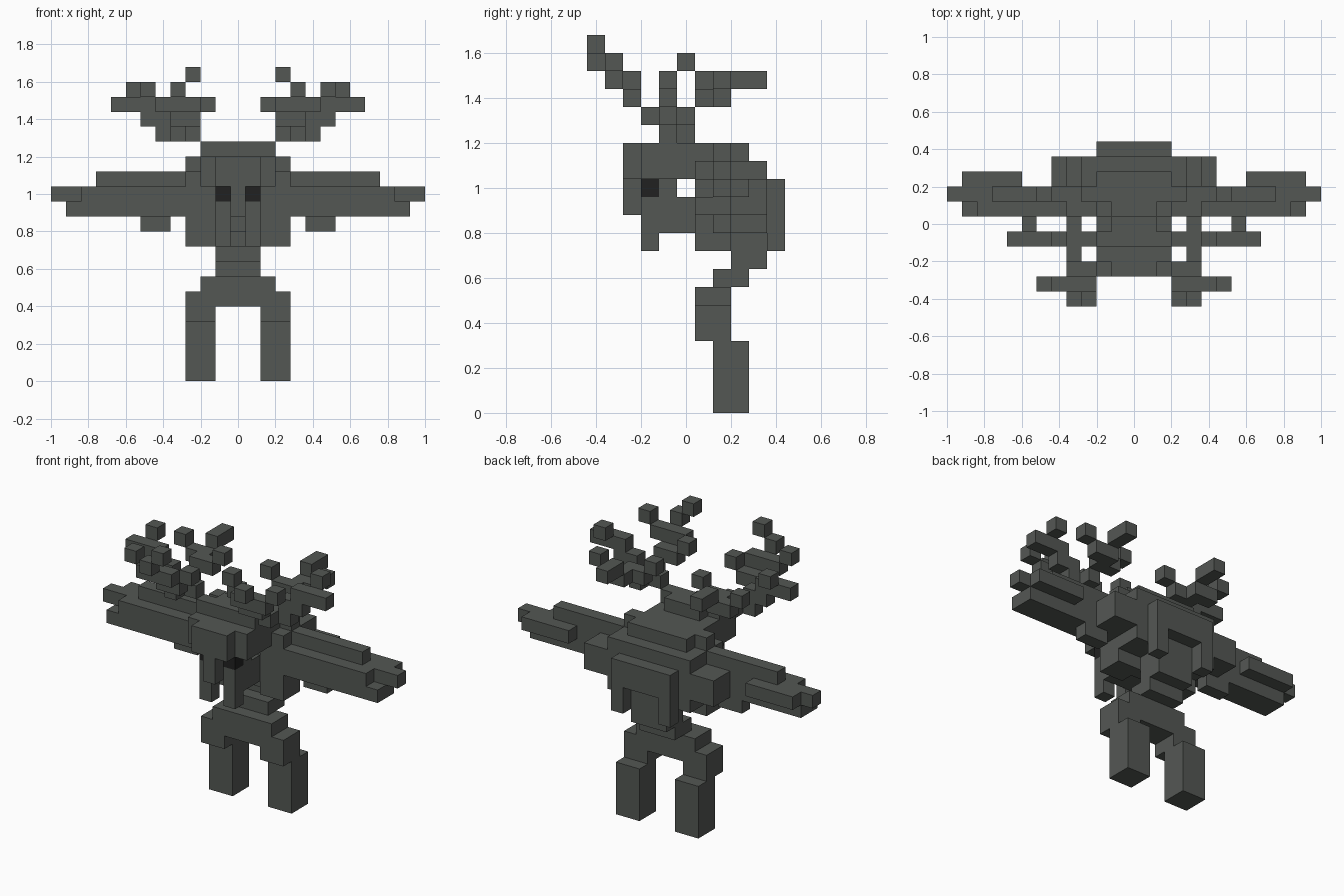
import bpy, bmesh
from mathutils import Vector

if "Cube" in bpy.data.objects:
    bpy.data.objects.remove(bpy.data.objects["Cube"])

U = 0.08    # edge length of one cube
parts = {}  # part name -> set of cube positions

def material(name, rgb):
    m = bpy.data.materials.new(name)
    m.diffuse_color = (*rgb, 1)
    m.use_nodes = True
    m.node_tree.nodes["Principled BSDF"].inputs["Base Color"].default_value = m.diffuse_color
    return m

STONE = material("dark_moss_grey", (0.088, 0.096, 0.088))
BLACK = material("eye_black", (0.015, 0.015, 0.015))

def span(v):
    """A single cube index, or an inclusive (first, last) pair."""
    return range(v[0], v[1] + 1) if isinstance(v, tuple) else (v,)

def block(part, x, y, z):
    """Fill a box of cubes and its mirror image across the middle."""
    cells = parts.setdefault(part, set())
    for i in span(x):
        for j in span(y):
            for k in span(z):
                cells |= {(i, j, k), (-i, j, k)}

def build(name, cells, solid, mat):
    """Make the outer skin of a group of cubes, leaving out touching faces."""
    bm = bmesh.new()
    for c in sorted(cells):
        centre = Vector((c[0], c[1], c[2] + 0.5))
        for axis in range(3):
            for sign in (-1, 1):
                normal = Vector()
                normal[axis] = sign
                if tuple(int(p + q) for p, q in zip(c, normal)) in solid:
                    continue
                a = Vector()
                a[(axis + 1) % 3] = 1
                b = normal.cross(a)
                ring = (a + b, b - a, -a - b, a - b)
                bm.faces.new([bm.verts.new((centre + (normal + r) / 2) * U)
                              for r in ring])
    bmesh.ops.remove_doubles(bm, verts=bm.verts[:], dist=0.001)
    bmesh.ops.dissolve_limit(bm, angle_limit=0.01, verts=bm.verts[:],
                             edges=bm.edges[:])
    mesh = bpy.data.meshes.new(name)
    bm.to_mesh(mesh)
    bm.free()
    mesh.materials.append(mat)
    bpy.context.collection.objects.link(bpy.data.objects.new(name, mesh))

# Legs, hips and waist
block("legs", (2, 3), (2, 3), (0, 3))
block("legs", (2, 3), (1, 2), 4)
for step in range(2):
    block("hips", (0, 3 - step), (1, 2), 5 + step)
    block("waist", (0, 1), (2 + step, 3 + step), 7 + step)

# Rib cage: front ribs, side ribs, spine, rear ribs and upper back
block("rib_cage", (2, 3), (1, 2), (9, 12))
block("rib_cage", (2, 3), (3, 4), 10)
block("rib_cage", (0, 1), (2, 4), (9, 12))
block("rib_cage", 2, 5, (9, 10))
block("rib_cage", (0, 2), 5, (11, 12))
block("rib_cage", (2, 5), (3, 4), (11, 12))

# Shoulders
block("shoulders", (0, 3), (1, 3), 13)
block("shoulders", (0, 2), (1, 3), 14)
block("shoulders", 3, 2, 14)
block("shoulders", (0, 3), 4, 13)

# Arms: lower slab, ridge, fingertip, rear edge and elbow
block("arms", (4, 11), (1, 2), 11)
block("arms", (4, 10), (1, 2), 12)
block("arms", (11, 12), 2, 12)
block("arms", (4, 9), 2, 13)
block("arms", (8, 11), 3, 12)
block("arms", (5, 6), 2, 10)

# Neck, with a gap between its upper and lower half
for z in (10, 13):
    block("neck", (0, 1), 0, (z, z + 1))

# Head: brow, temples, nose, back of skull, tusks and eyes
block("head", (0, 1), (-3, -1), (13, 14))
block("head", 2, (-2, 0), (13, 14))
block("head", 0, (-3, -2), (11, 12))
block("head", (0, 1), -1, (10, 12))
block("head", 1, -2, (9, 11))
block("eyes", 1, -2, 12)

# Antler roots
for step in range(2):
    block("antler_roots", (0, 2 - step), step - 1, 15)

# Side antlers climb outwards
block("side_antlers", (3, 5), -1, 16)
block("side_antlers", (5, 6), -1, 17)
block("side_antlers", (6, 8), -1, 18)
block("side_antlers", 7, 0, 19)

# Front antlers: a rising diagonal stem with twigs
for step in range(4):
    block("front_antlers", 4, -2 - step, 16 + step)
for step in range(2):
    block("front_antlers", 3 - step, -3, 17 + step)
block("front_antlers", (3, 5), -4, 18)
block("front_antlers", 6, -4, 19)
block("front_antlers", 3, -5, 20)

# Rear antlers: a short stem, a long tip and a twig on each side
block("rear_antlers", 4, 0, 16)
block("rear_antlers", 4, (1, 2), 17)
block("rear_antlers", 4, (3, 4), 18)
for step in range(2):
    block("rear_antlers", 3 - step, 1, 17 + step)
    block("rear_antlers", 5 + step, 2, 17 + step)

solid = set().union(*parts.values())
for part, cells in parts.items():
    build(part, cells, solid, BLACK if part == "eyes" else STONE)
